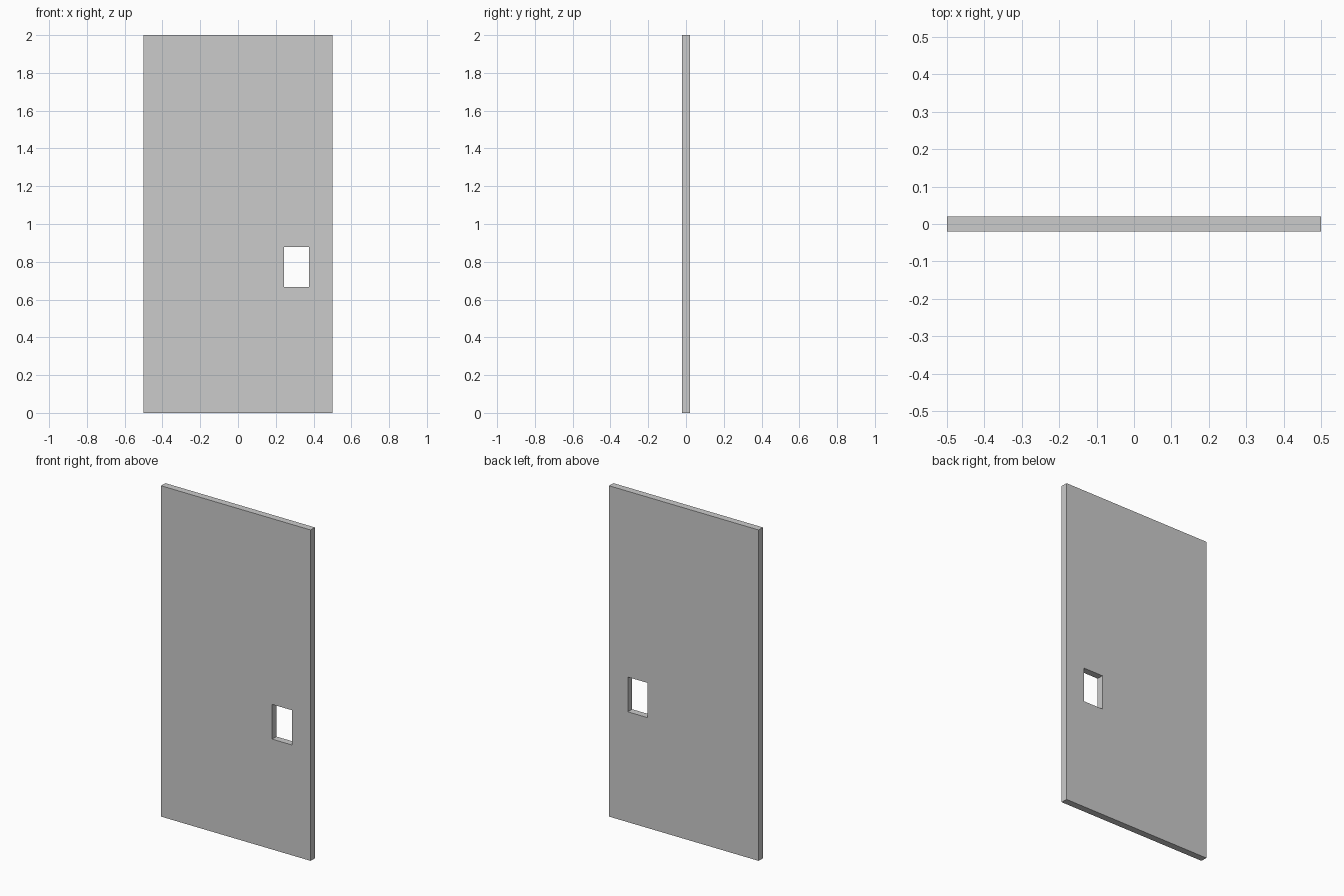
import bpy, bmesh

if "Cube" in bpy.data.objects:
    bpy.data.objects.remove(bpy.data.objects["Cube"])

THICK = 0.041


def rect(x0, x1, z0, z1):
    return [(x0, z0), (x1, z0), (x1, z1), (x0, z1)]


# Door panel: ring of quads between the outline and the window opening
outer = rect(-0.5, 0.5, 0.0, 2.0)
opening = rect(0.243, 0.375, 0.667, 0.877)

bm = bmesh.new()
rings = [[bm.verts.new((x, -THICK / 2, z)) for x, z in r] for r in (outer, opening)]
for i in range(4):
    j = (i + 1) % 4
    bm.faces.new((rings[0][i], rings[0][j], rings[1][j], rings[1][i]))

# Thickness: extrude the front towards the back, keeping the front faces
ext = bmesh.ops.extrude_face_region(bm, geom=bm.faces[:], use_keep_orig=True)
moved = [g for g in ext["geom"] if isinstance(g, bmesh.types.BMVert)]
bmesh.ops.translate(bm, verts=moved, vec=(0, THICK, 0))
bmesh.ops.recalc_face_normals(bm, faces=bm.faces[:])

mesh = bpy.data.meshes.new("door_panel")
bm.to_mesh(mesh)
bm.free()
bpy.context.collection.objects.link(bpy.data.objects.new("door_panel", mesh))
